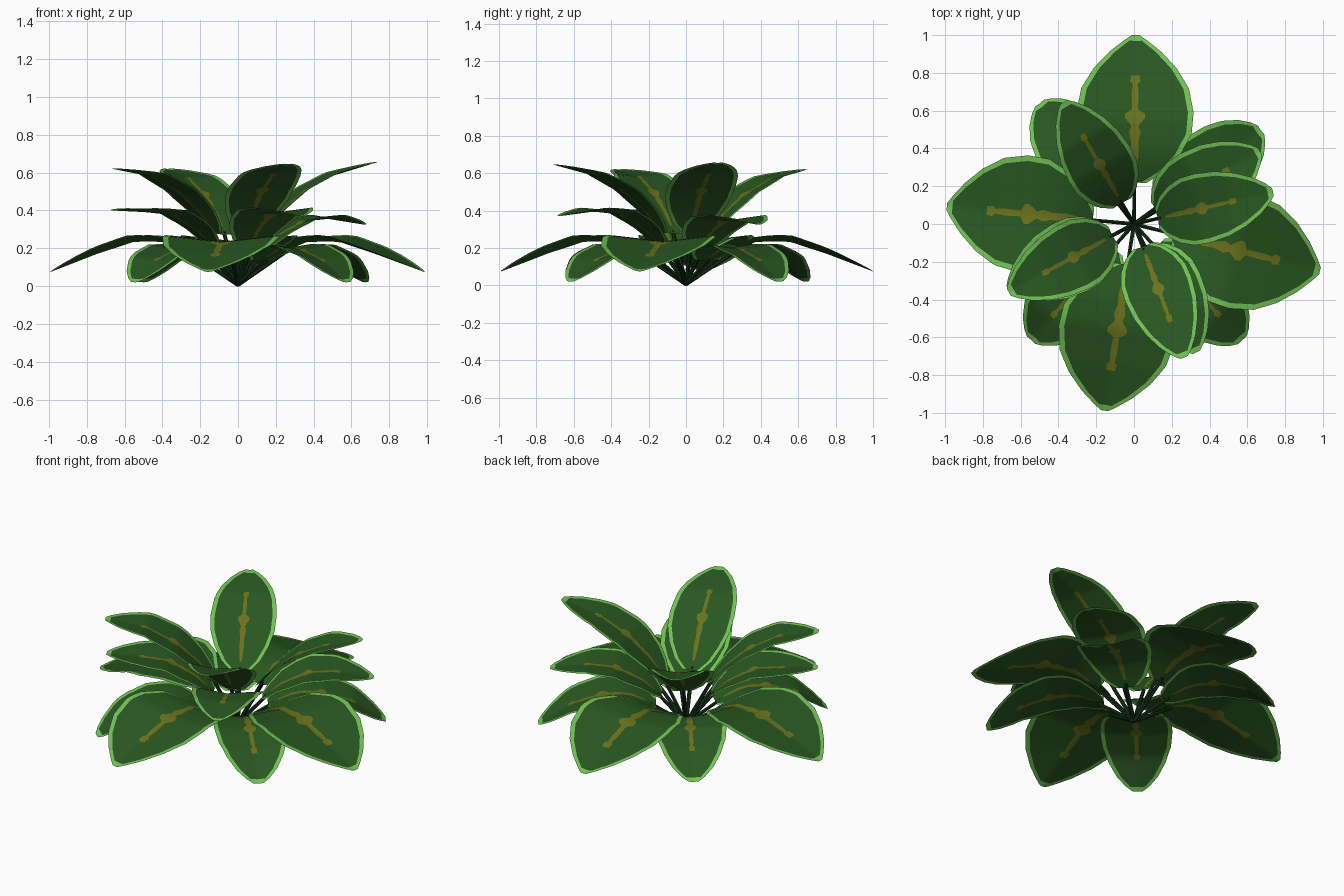
import bpy
import bmesh
import math
from mathutils import Vector

if "Cube" in bpy.data.objects:
    bpy.data.objects.remove(bpy.data.objects["Cube"])


def material(name, colour):
    mat = bpy.data.materials.new(name)
    mat.use_nodes = True
    mat.diffuse_color = (*colour, 1)
    mat.node_tree.nodes["Principled BSDF"].inputs["Base Color"].default_value = (*colour, 1)
    return mat


LEAF = material("leaf green", (0.022, 0.095, 0.015))
EDGE = material("pale green edge", (0.165, 0.53, 0.09))
RIB = material("olive rib", (0.145, 0.168, 0.012))
STEM = material("dark stem", (0.006, 0.028, 0.008))

# Leaf outline: position along the leaf, relative half width
OUTLINE = [(0, 0.2), (0.08, 0.5), (0.2, 0.78), (0.33, 0.97), (0.46, 1), (0.62, 0.92),
           (0.76, 0.71), (0.88, 0.44), (0.96, 0.2), (1, 0.06)]
# Jagged rib: position along the leaf, half width relative to the leaf
RIB_SHAPE = [(0, 0.03), (0.08, 0.03), (0.2, 0.07), (0.28, 0.06), (0.34, 0.1), (0.38, 0.06),
             (0.43, 0.17), (0.46, 0.17), (0.49, 0.05), (0.6, 0.06), (0.66, 0.04),
             (0.68, 0.09), (0.72, 0.07)]
ROWS = sorted({t for t, _ in OUTLINE + RIB_SHAPE})
RIB_START, RIB_END, TIP = 0.08, 0.72, 0.96


def lerp(points, t):
    """Piecewise linear value of (position, value) pairs."""
    for (a, va), (b, vb) in zip(points, points[1:]):
        if t <= b:
            return va + (vb - va) * (t - a) / (b - a)
    return points[-1][1]


def leaf(name, angle, profile, half_width, fold, blunt):
    """Leaf with a folded midrib; profile holds (radius, height) points."""
    pts = [Vector((r, 0, z)) for r, z in profile]
    dist = [0]
    for a, b in zip(pts, pts[1:]):
        dist.append(dist[-1] + (b - a).length)
    path = [(d / dist[-1], p) for d, p in zip(dist, pts)]

    bm = bmesh.new()
    grid = []
    for t in ROWS:
        centre = lerp(path, t)
        along = lerp(path, min(1, t + 0.06)) - lerp(path, max(0, t - 0.06))
        up = Vector((-along.z, 0, along.x)).normalized()
        w = half_width * lerp(OUTLINE, t) ** blunt
        inner = max(w - 0.014 - 0.05 * half_width, w * 0.4)
        rib = min(lerp(RIB_SHAPE, t) * half_width, inner * 0.6)
        side = [w, inner, (inner + rib) / 2, rib]
        row = []
        for s in side + [0] + [-v for v in reversed(side)]:
            lift = fold * abs(s) / half_width
            row.append(bm.verts.new(centre + Vector((0, -s, 0)) + up * lift))
        grid.append(row)

    # Colour by place: rim and tip, rib, then blade
    for i, (low, high) in enumerate(zip(grid, grid[1:])):
        t = (ROWS[i] + ROWS[i + 1]) / 2
        last = len(low) - 2
        for j in range(last + 1):
            face = bm.faces.new((low[j], high[j], high[j + 1], low[j + 1]))
            if j in (0, last) or t > TIP:
                face.material_index = 1
            elif j in (3, 4) and RIB_START < t < RIB_END:
                face.material_index = 2
    bmesh.ops.recalc_face_normals(bm, faces=bm.faces)
    if sum(f.normal.z for f in bm.faces) < 0:
        bmesh.ops.reverse_faces(bm, faces=bm.faces)
    mesh = bpy.data.meshes.new(name)
    bm.to_mesh(mesh)
    bm.free()
    for mat in (LEAF, EDGE, RIB):
        mesh.materials.append(mat)
    obj = bpy.data.objects.new(name, mesh)
    obj.rotation_euler.z = math.radians(angle)
    bpy.context.collection.objects.link(obj)
    bpy.context.view_layer.objects.active = obj
    bpy.ops.object.select_all(action="DESELECT")
    obj.select_set(True)
    bpy.ops.object.shade_smooth_by_angle(angle=math.radians(30))


def stem(name, angle, profile):
    """Thin tapered stalk from the root to just under the leaf."""
    a = math.radians(angle)
    (r0, z0), (r1, z1) = profile[:2]
    r, z = r0 + 0.2 * (r1 - r0), z0 + 0.2 * (z1 - z0) - 0.008
    start = Vector((0, 0, 0.008))
    end = Vector((r * math.cos(a), r * math.sin(a), z))
    axis = end - start
    bpy.ops.mesh.primitive_cone_add(vertices=6, radius1=0.012, radius2=0.01, depth=axis.length,
                                    location=(start + end) / 2,
                                    rotation=axis.to_track_quat("Z", "Y").to_euler())
    obj = bpy.context.object
    obj.name = name
    obj.data.materials.append(STEM)


# Rings: name, (radius, height) profile, half width, fold, tip bluntness,
# then (angle, height scale, tip radius, tip height) of each leaf
RINGS = [
    ("outer", [(0.22, 0.17), (0.38, 0.235), (0.55, 0.235), (0.75, 0.17)], 0.31, 0.035, 1,
     [(89.5, 1, 1, 0.075), (-14.2, 1, 1.015, 0.075), (-99, 1, 1, 0.075), (174.7, 1, 0.995, 0.075)]),
    ("lower", [(0.17, 0.13), (0.33, 0.2), (0.48, 0.195), (0.65, 0.14)], 0.205, 0.025, 0.7,
     [(36.5, 1, 0.835, 0.02), (128, 1, 0.81, 0.02), (-131.5, 1, 0.82, 0.02), (-47, 1, 0.84, 0.02)]),
    ("middle", [(0.14, 0.2), (0.25, 0.3), (0.4, 0.38), (0.55, 0.395)], 0.2, 0.025, 0.8,
     [(30, 0.9, 0.77, 0.325), (-152.5, 0.99, 0.75, 0.4), (-64, 1, 0.755, 0.37)]),
    ("upper", [(0.13, 0.28), (0.23, 0.39), (0.35, 0.495), (0.52, 0.585)], 0.187, 0.02, 0.77,
     [(13, 1, 0.755, 0.655), (120, 0.97, 0.745, 0.62), (-151.5, 0.99, 0.755, 0.62), (-69.5, 1, 0.755, 0.645)]),
]

for ring, profile, half_width, fold, blunt, leaves in RINGS:
    for n, (angle, scale, tip_r, tip_z) in enumerate(leaves, 1):
        full = [(r, z * scale) for r, z in profile] + [(tip_r, tip_z)]
        leaf(f"{ring}_leaf_{n}", angle, full, half_width, fold, blunt)
        stem(f"{ring}_stem_{n}", angle, full)
